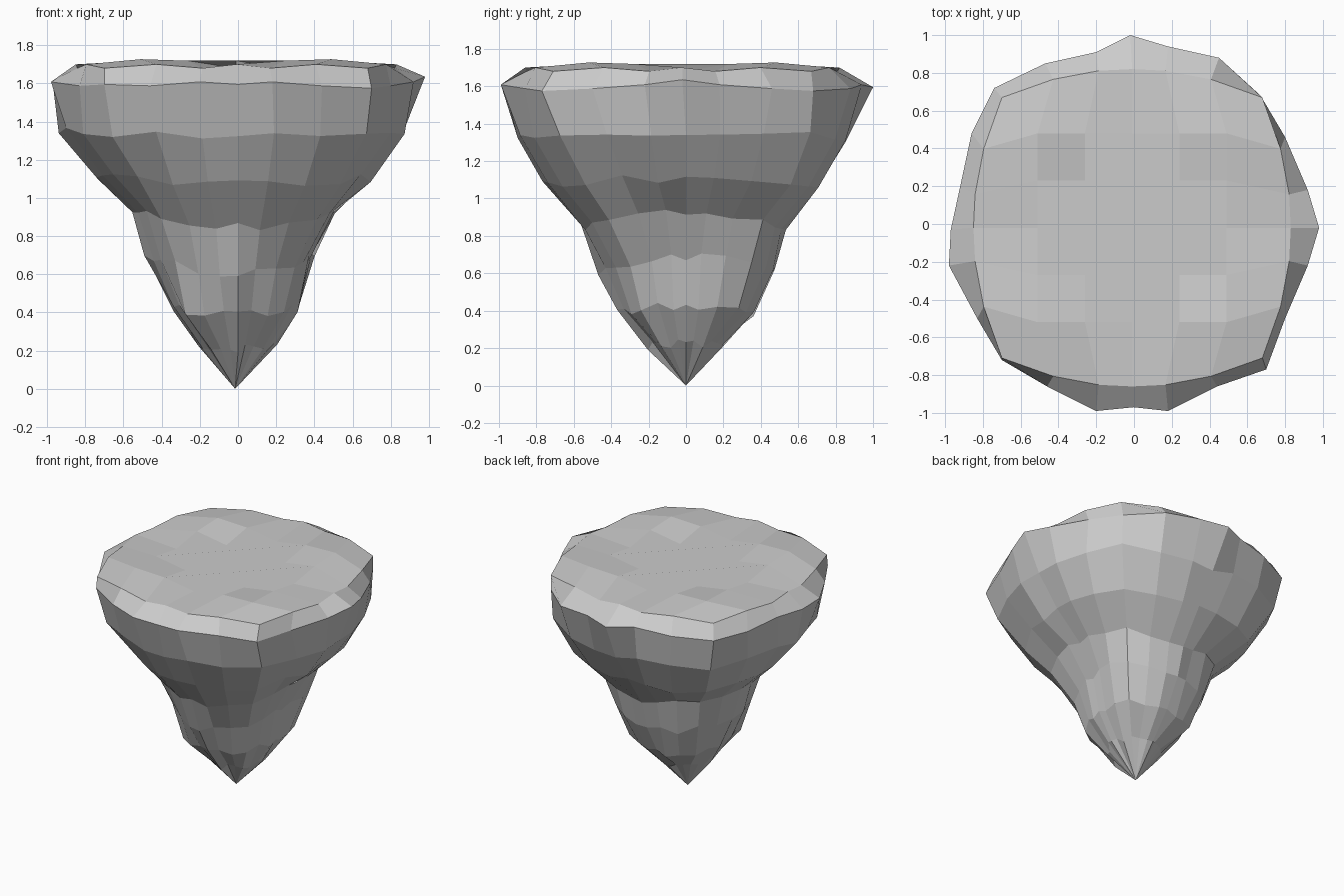
import bpy, bmesh, math, random

if "Cube" in bpy.data.objects:
    bpy.data.objects.remove(bpy.data.objects["Cube"])

random.seed(4)
ANG = [90 * q + a for q in range(4) for a in (0, 12, 28, 45, 62, 78)]

# widest outline of the island, counter-clockwise from +x
RIM = [(.98, -.02), (.92, .18), (.8, .46), (.67, .68), (.45, .88), (.18, .94),
       (-.02, 1), (-.2, .91), (-.47, .85), (-.74, .72), (-.86, .48), (-.92, .2),
       (-.97, -.03), (-.98, -.22), (-.83, -.5), (-.7, -.72), (-.46, -.86), (-.2, -.99),
       (0, -.97), (.18, -.99), (.44, -.86), (.7, -.77), (.8, -.5), (.92, -.22)]

# height, height swing, then radii at E, NE, N, NW, W, SW, S, SE
LEVELS = [(1.34, .02, .87, .93, .86, .97, .93, .93, .89, .95),
          (1.09, .02, .71, .78, .71, .81, .75, .74, .77, .76),
          (.89, .04, .50, .57, .53, .57, .56, .56, .57, .57),
          (.65, .04, .37, .50, .47, .48, .48, .46, .46, .41),
          (.41, .02, .32, .39, .37, .38, .33, .38, .37, .34),
          (.22, .01, .21, .20, .20, .19, .20, .19, .20, .19)]


def polar(r, deg, z):
    a = math.radians(deg)
    return (r * math.cos(a), r * math.sin(a), z)


def chord_radius(radii, k):
    # straight edges between the eight main directions give broad facets
    i, t = divmod(k, 3)
    return radii[i] + (radii[(i + 1) % 8] - radii[i]) * t / 3 - (.012 if t else 0)


def grid_cell(k):
    # ring position -> border cell of the 7 x 7 top grid
    if k > 20:
        k -= 24
    if k <= 3:
        return 6, 3 + k
    if k <= 9:
        return 9 - k, 6
    if k <= 15:
        return 0, 15 - k
    return k - 15, 0


bm = bmesh.new()
rings = []

# bevelled top edge
top = []
for k, deg in enumerate(ANG):
    r = (.84, .85, .89, .975, .89, .85)[k % 6]
    x, y, z = polar(r, deg, 1.70 - (.02 if k % 2 else 0))
    top.append(bm.verts.new((x - .01, y - .02, z)))
rings.append(top)

# widest rim
rings.append([bm.verts.new((x, y, 1.595 + .02 * math.cos(math.radians(4 * ANG[k]))
                            + (.02 if k in (0, 15) else -.02 if k in (12, 18, 6) else 0)))
              for k, (x, y) in enumerate(RIM)])

# tapering rock underside
for z, swing, *radii in LEVELS:
    ring = []
    for k, deg in enumerate(ANG):
        r = chord_radius(radii, k) + random.uniform(-.012, .012)
        dz = swing * math.cos(math.radians(2 * deg)) + random.uniform(-.025, .025)
        ring.append(bm.verts.new(polar(r, deg, z + dz)))
    rings.append(ring)

for upper, lower in zip(rings, rings[1:]):
    for k in range(24):
        n = (k + 1) % 24
        bm.faces.new((upper[k], lower[k], lower[n], upper[n]))
tip = bm.verts.new((-.015, 0, 0))
for k in range(24):
    bm.faces.new((rings[-1][k], tip, rings[-1][(k + 1) % 24]))

# gently bumpy top surface
grid = {grid_cell(k): v for k, v in enumerate(top)}
for i in range(1, 6):
    for j in range(1, 6):
        bump = .022 if (i + j) % 2 and (i, j) != (3, 3) else -.018
        if abs(i - 3) == 2 and abs(j - 3) == 2:
            bump = .03
        grid[i, j] = bm.verts.new(((i - 3) * .25 - .01, (j - 3) * .25 - .02, 1.697 + bump))
for i in range(6):
    for j in range(6):
        bm.faces.new((grid[i, j], grid[i + 1, j], grid[i + 1, j + 1], grid[i, j + 1]))

bmesh.ops.recalc_face_normals(bm, faces=bm.faces)
mesh = bpy.data.meshes.new("floating_rock")
bm.to_mesh(mesh)
bm.free()
bpy.context.collection.objects.link(bpy.data.objects.new("floating_rock", mesh))
